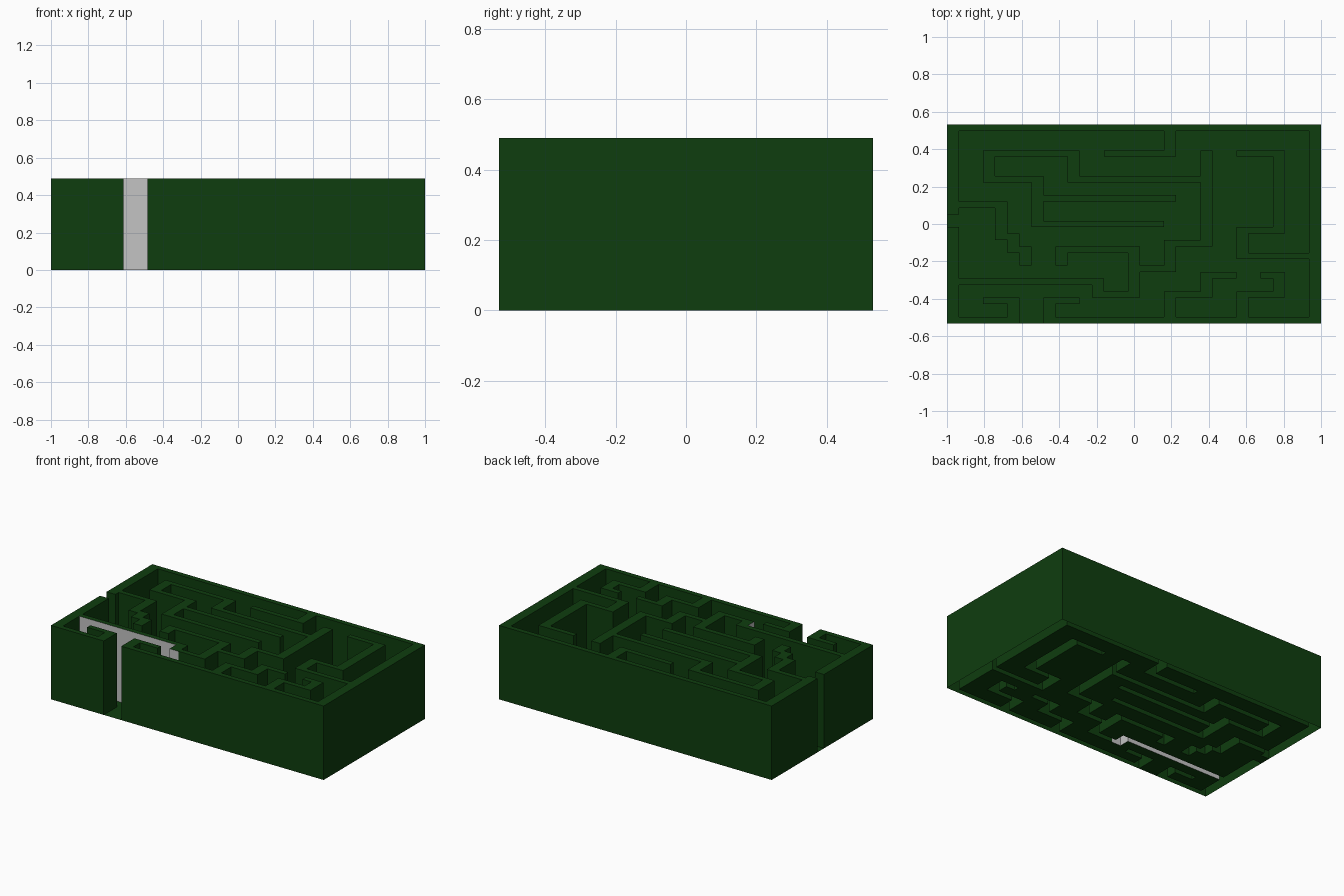
import bpy, bmesh

if "Cube" in bpy.data.objects:
    bpy.data.objects.remove(bpy.data.objects["Cube"])

N = 31                       # the maze is drawn on a 31 x 31 cell plan
SX, SY, H = 2 / N, 1.062 / N, 0.49

def material(name, rgb):
    m = bpy.data.materials.new(name)
    m.diffuse_color = (*rgb, 1)
    m.use_nodes = True
    m.node_tree.nodes["Principled BSDF"].inputs["Base Color"].default_value = m.diffuse_color
    return m

green = material("hedge green", (0.0045, 0.047, 0.0045))
grey = material("pale grey", (0.55, 0.55, 0.55))

# Wall centre paths: (column from the left, row from the back)
outer = [
    [(5, 30), (0, 30), (0, 16)],
    [(0, 13), (0, 0), (30, 0), (30, 30), (8, 30)],
]
inner = [
    [(18, 0), (18, 4), (13, 4)],
    [(21, 8), (10, 8), (10, 4), (3, 4), (3, 8), (7, 8), (7, 15), (17, 15)],
    [(7, 11), (18, 11)],
    [(21, 4), (21, 18), (18, 18), (18, 22), (15, 22)],
    [(9, 21), (9, 19), (15, 19), (15, 26), (12, 26)],
    [(0, 12), (4, 12), (4, 17), (5, 17), (5, 19), (6, 19), (6, 21)],
    [(3, 27), (5, 27), (5, 30)],
    [(10, 27), (8, 27), (8, 30)],
    [(18, 30), (18, 26), (21, 26), (21, 23), (23, 23)],
    [(24, 30), (24, 26), (27, 26), (27, 23), (26, 23)],
    [(24, 4), (27, 4), (27, 16), (24, 16), (24, 20), (30, 20)],
]
entrance = [[(1, 24), (12, 24), (12, 26)]]   # wall with the grey front

def cells(paths):
    found = set()
    for p in paths:
        for (a, b), (c, d) in zip(p, p[1:]):
            for i in range(min(a, c), max(a, c) + 1):
                for j in range(min(b, d), max(b, d) + 1):
                    found.add((i, j))
    return found

painted = cells(entrance)
walls = cells(outer) | cells(inner) | painted
floor = {(i, j) for i in range(N) for j in range(N)} - walls

def build(name, faces):
    bm = bmesh.new()
    for pts, mat in faces:
        f = bm.faces.new([bm.verts.new(((i - N / 2) * SX, (N / 2 - j) * SY, z))
                          for i, j, z in pts])
        f.material_index = mat
    bmesh.ops.remove_doubles(bm, verts=bm.verts, dist=1e-4)
    me = bpy.data.meshes.new(name)
    bm.to_mesh(me)
    bm.free()
    me.materials.append(green)
    me.materials.append(grey)
    bpy.context.collection.objects.link(bpy.data.objects.new(name, me))

def flat(i, j, z):
    return [(i, j, z), (i, j + 1, z), (i + 1, j + 1, z), (i + 1, j, z)]

# Hedge walls: tops plus a side wherever the neighbouring cell is open; hollow below
faces = []
for i, j in sorted(walls):
    faces.append((flat(i, j, H), 0))
    sides = {(0, 1): ((i, j + 1), (i + 1, j + 1)), (1, 0): ((i + 1, j + 1), (i + 1, j)),
             (0, -1): ((i + 1, j), (i, j)), (-1, 0): ((i, j), (i, j + 1))}
    for (di, dj), (a, b) in sides.items():
        if (i + di, j + dj) not in walls:
            mat = int((i, j) in painted and (di, dj) in ((0, 1), (-1, 0)))
            faces.append(([(*a, 0), (*b, 0), (*b, H), (*a, H)], mat))
build("hedge_walls", faces)

# Path floor between the hedges
build("path_floor", [(flat(i, j, 0), 0) for i, j in sorted(floor)])
